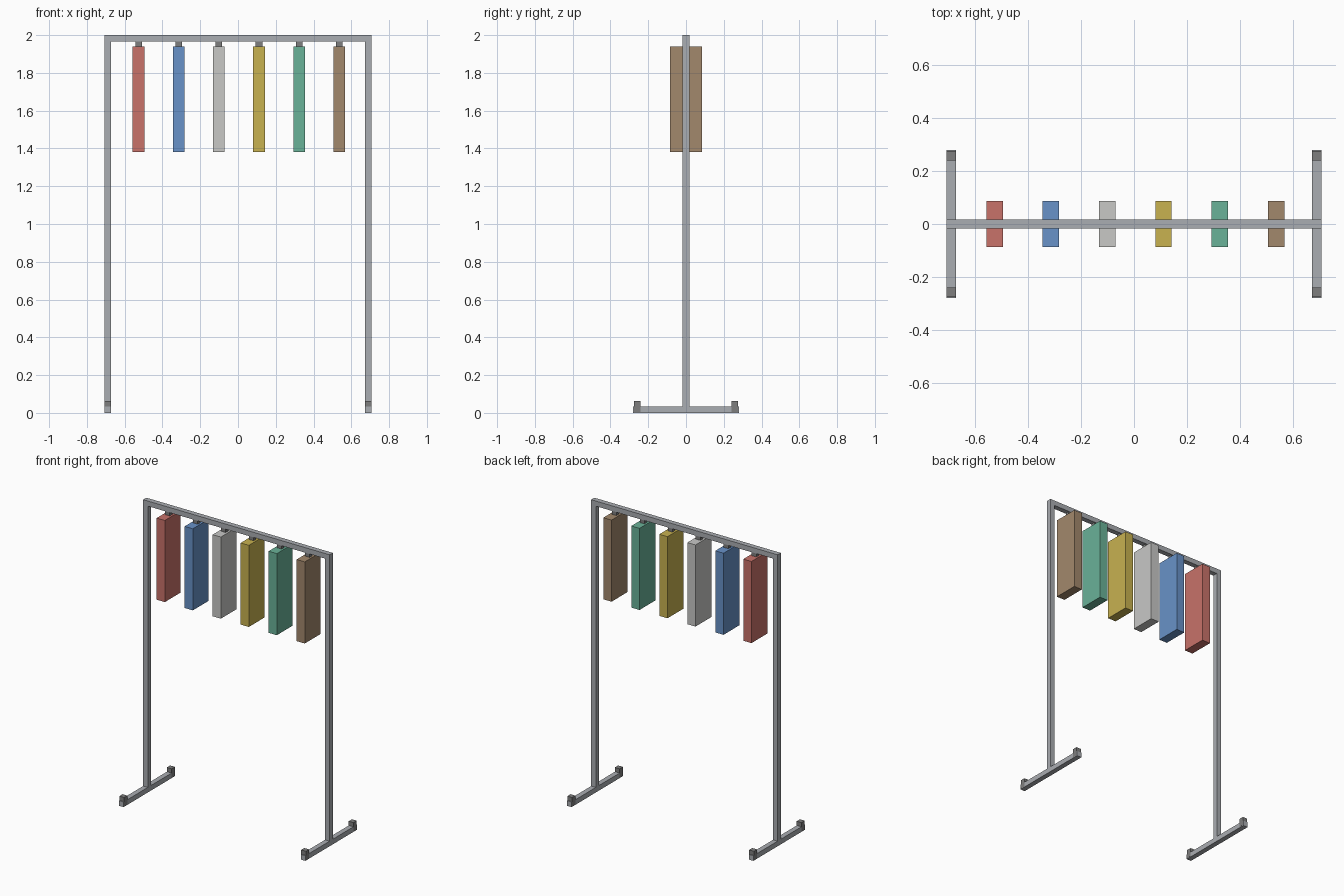
import bpy, bmesh
from mathutils import Vector

if "Cube" in bpy.data.objects:
    bpy.data.objects.remove(bpy.data.objects["Cube"])


def material(name, rgb):
    # sRGB 0-255 to linear diffuse colour
    lin = [((c / 255 + 0.055) / 1.055) ** 2.4 for c in rgb]
    m = bpy.data.materials.new(name)
    m.diffuse_color = (*lin, 1)
    m.use_nodes = True
    m.node_tree.nodes["Principled BSDF"].inputs["Base Color"].default_value = m.diffuse_color
    return m


def box(name, lo, hi, mat):
    lo, hi = Vector(lo), Vector(hi)
    mid, size = (lo + hi) / 2, hi - lo
    bm = bmesh.new()
    bmesh.ops.create_cube(bm, size=1)
    bmesh.ops.scale(bm, vec=size, verts=bm.verts)
    me = bpy.data.meshes.new(name)
    bm.to_mesh(me)
    bm.free()
    me.materials.append(mat)
    ob = bpy.data.objects.new(name, me)
    ob.location = mid
    bpy.context.collection.objects.link(ob)
    return ob


metal = material("grey metal", (170, 173, 178))
dark = material("dark grey", (126, 126, 126))
garments = [("red", (200, 114, 106)), ("blue", (104, 146, 200)),
            ("light_grey", (200, 200, 198)), ("yellow", (200, 178, 80)),
            ("green", (106, 178, 152)), ("brown", (162, 136, 108))]

T = 0.0175          # half thickness of the square tube
X = 0.69            # post centre
TOP = 2.0

# Rail across the top
box("top_rail", (-X - T, -T, TOP - 2 * T), (X + T, T, TOP), metal)

# Posts, feet and end caps on both sides
for side, s in (("left", -1), ("right", 1)):
    x = s * X
    box(side + "_post", (x - T, -T, 2 * T), (x + T, T, TOP - 2 * T), metal)
    box(side + "_foot", (x - T, -0.28, 0), (x + T, 0.28, 2 * T), metal)
    for end, e in (("front", -1), ("back", 1)):
        y = e * 0.258
        box(f"{side}_{end}_foot_cap", (x - T - 0.0005, y - T, 0.004),
            (x + T + 0.0005, y + T, 0.064), dark)

# Garments hanging from short hooks
for i, (name, rgb) in enumerate(garments):
    x = 0.005 + (i - 2.5) * 0.2125
    box(name + "_garment", (x - 0.031, -0.086, 1.38), (x + 0.031, 0.086, 1.94),
        material(name.replace("_", " ") + " cloth", rgb))
    box(name + "_hook", (x - T, -0.014, 1.94), (x + T, 0.014, TOP - 2 * T), dark)
